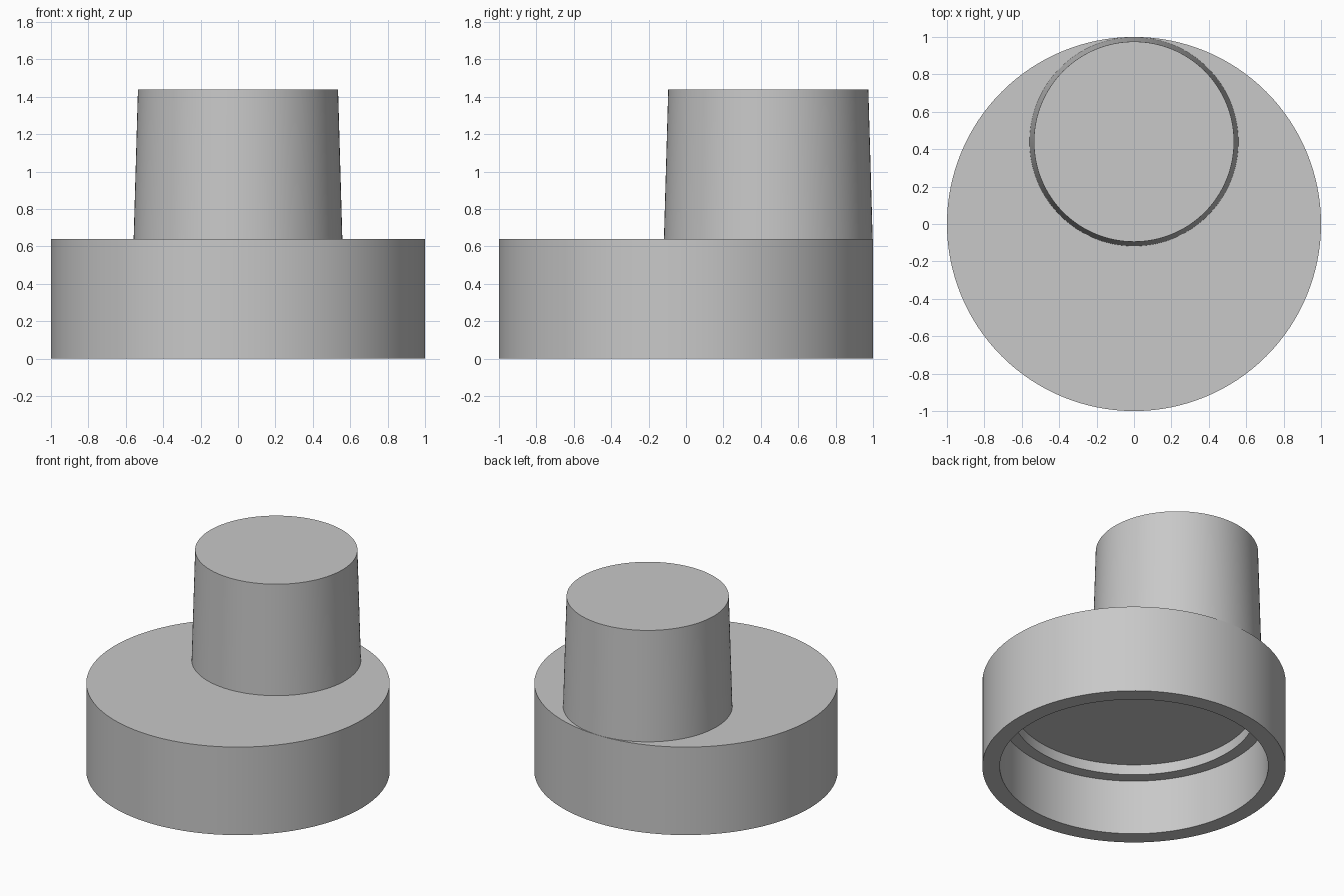
import bpy, bmesh, math

cube = bpy.data.objects.get("Cube")
if cube:
    bpy.data.objects.remove(cube, do_unlink=True)

SEGMENTS = 128

grey = bpy.data.materials.new("plain_grey")
grey.use_nodes = True
colour = (0.58, 0.58, 0.58, 1)
grey.diffuse_color = colour
grey.node_tree.nodes["Principled BSDF"].inputs["Base Color"].default_value = colour


def lathe(name, profile, y=0.0):
    """Turn a (radius, height) profile about z; zero radius ends close the shape."""
    bm = bmesh.new()
    verts = [bm.verts.new((r, 0, z)) for r, z in profile]
    edges = [bm.edges.new(pair) for pair in zip(verts, verts[1:])]
    bmesh.ops.spin(bm, geom=verts + edges, cent=(0, 0, 0), axis=(0, 0, 1),
                   angle=math.tau, steps=SEGMENTS, use_duplicate=False)
    bmesh.ops.remove_doubles(bm, verts=bm.verts, dist=0.0005)
    # Merge the fans of the flat discs into single faces
    bmesh.ops.dissolve_limit(bm, angle_limit=0.001, verts=bm.verts, edges=bm.edges)
    bmesh.ops.recalc_face_normals(bm, faces=bm.faces)
    mesh = bpy.data.meshes.new(name)
    bm.to_mesh(mesh)
    bm.free()
    mesh.materials.append(grey)
    obj = bpy.data.objects.new(name, mesh)
    obj.location.y = y
    bpy.context.collection.objects.link(obj)
    bpy.ops.object.select_all(action='DESELECT')
    obj.select_set(True)
    bpy.context.view_layer.objects.active = obj
    bpy.ops.object.shade_smooth_by_angle(angle=math.radians(30))
    return obj


# Wide round base, hollow from below with a stepped recess
lathe("base_cup", [(0, 0.64), (1, 0.64), (1, 0), (0.885, 0),
                   (0.885, 0.4), (0.8, 0.4), (0.8, 0.475), (0, 0.475)])

# Tapered stud, offset to meet the back edge of the base
lathe("tapered_stud", [(0, 1.44), (0.535, 1.44), (0.558, 0.64), (0, 0.64)], y=0.44)
